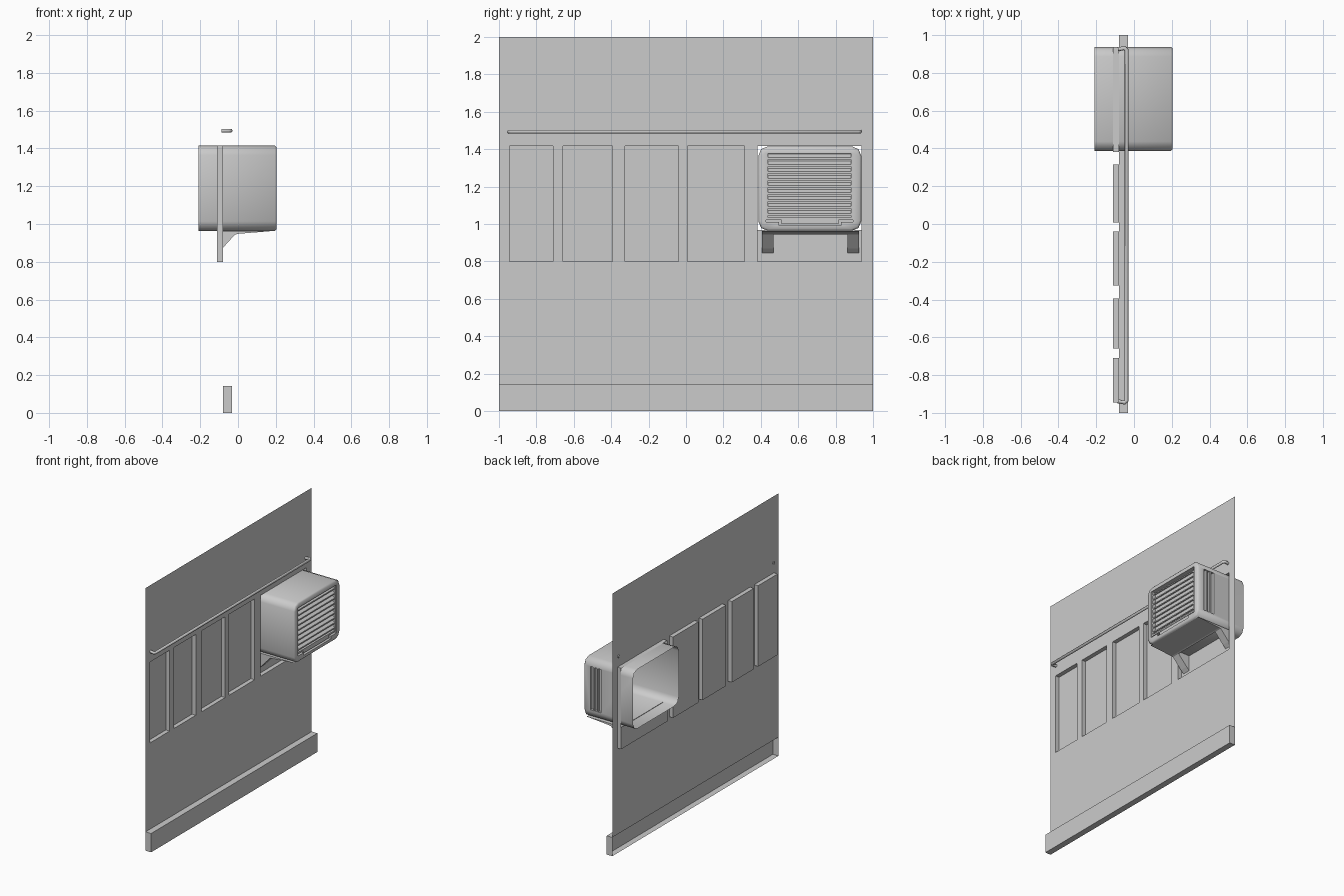
import bpy, bmesh, math
from mathutils import Vector

if "Cube" in bpy.data.objects:
    bpy.data.objects.remove(bpy.data.objects["Cube"])

WALL, RECESS, SKIRT = -0.079, -0.111, -0.032


def finish(name, bm, smooth=None):
    me = bpy.data.meshes.new(name)
    bm.to_mesh(me)
    bm.free()
    ob = bpy.data.objects.new(name, me)
    bpy.context.collection.objects.link(ob)
    if smooth:
        bpy.ops.object.select_all(action='DESELECT')
        ob.select_set(True)
        bpy.context.view_layer.objects.active = ob
        bpy.ops.object.shade_smooth_by_angle(angle=math.radians(smooth))
    return ob


def prism(name, profile, y0, y1):
    """Solid made from an (x, z) profile stretched along y."""
    bm = bmesh.new()
    a = [bm.verts.new((x, y0, z)) for x, z in profile]
    b = [bm.verts.new((x, y1, z)) for x, z in profile]
    bm.faces.new(a)
    bm.faces.new(b[::-1])
    for i in range(len(a)):
        j = (i + 1) % len(a)
        bm.faces.new((a[i], b[i], b[j], a[j]))
    bmesh.ops.recalc_face_normals(bm, faces=bm.faces)
    return finish(name, bm)


def box(name, x0, x1, y0, y1, z0, z1):
    return prism(name, [(x0, z0), (x1, z0), (x1, z1), (x0, z1)], y0, y1)


def recess(bm, face, pts, depth):
    """Cut a pocket outlined by pts into a face."""
    edges, normal = list(face.edges), face.normal.copy()
    a = [bm.verts.new(p) for p in pts]
    b = [bm.verts.new(Vector(p) + Vector(depth)) for p in pts]
    n = len(a)
    edges += [bm.edges.new((a[i], a[(i + 1) % n])) for i in range(n)]
    bmesh.ops.delete(bm, geom=[face], context='FACES_ONLY')
    bmesh.ops.triangle_fill(bm, use_beauty=True, edges=edges, normal=normal)
    for i in range(n):
        j = (i + 1) % n
        bm.faces.new((a[i], a[j], b[j], b[i]))
    bm.faces.new(b)


# Wall sheet: cells at different depths, joined by side walls
windows = [(-0.945, -0.71), (-0.658, -0.394), (-0.325, -0.041),
           (0.007, 0.314), (0.382, 0.938)]
ys = [-1] + [y for w in windows for y in w] + [1]
zs = [0, 0.143, 0.8, 0.967, 1.416, 2]


def level(i, k):
    if not (0 <= i < len(ys) - 1 and 0 <= k < len(zs) - 1):
        return WALL
    if k == 0:
        return SKIRT
    return RECESS if i % 2 and k in (2, 3) else WALL


bm = bmesh.new()


def quad(*pts):
    bm.faces.new([bm.verts.new(p) for p in pts])


for i in range(len(ys)):
    for k in range(len(zs)):
        x = level(i, k)
        ya, za = ys[i], zs[k]
        yb, zb = ys[min(i + 1, len(ys) - 1)], zs[min(k + 1, len(zs) - 1)]
        opening = i == len(ys) - 3 and k == 3      # air conditioner passes here
        opening = i == 9 and k == 3
        if yb > ya and zb > za and not opening:
            quad((x, ya, za), (x, yb, za), (x, yb, zb), (x, ya, zb))
        xl, xd = level(i - 1, k), level(i, k - 1)
        if zb > za and xl != x:
            quad((xl, ya, za), (x, ya, za), (x, ya, zb), (xl, ya, zb))
        if yb > ya and xd != x:
            quad((xd, ya, za), (xd, yb, za), (x, yb, za), (x, ya, za))
bmesh.ops.remove_doubles(bm, verts=bm.verts, dist=1e-4)
bmesh.ops.recalc_face_normals(bm, faces=bm.faces)
top = max(bm.faces, key=lambda f: f.calc_center_median().z)
if top.normal.x < 0:
    bmesh.ops.reverse_faces(bm, faces=bm.faces)
bmesh.ops.dissolve_limit(bm, angle_limit=0.01, verts=bm.verts, edges=bm.edges)
finish("wall_panel", bm)

# Handrail with ends turned into the wall
cu = bpy.data.curves.new("rail_path", 'CURVE')
cu.dimensions = '3D'
cu.bevel_depth, cu.bevel_resolution, cu.use_fill_caps = 0.011, 1, True
path = [(-0.085, -0.938), (-0.05, -0.946), (-0.039, -0.935),
        (-0.039, 0.92), (-0.05, 0.931), (-0.085, 0.925)]
sp = cu.splines.new('POLY')
sp.points.add(len(path) - 1)
for p, (x, y) in zip(sp.points, path):
    p.co = (x, y, 1.494, 1)
rail = bpy.data.objects.new("handrail", cu)
bpy.context.collection.objects.link(rail)
for s in cu.splines:
    s.use_smooth = True

# Air conditioner shell, open at the back
Y0, Y1, Z0, Z1 = 0.387, 0.937, 0.964, 1.415


def ring(bm, x, inset, r=0.05, seg=2):
    y0, y1, z0, z1 = Y0 + inset, Y1 - inset, Z0 + inset, Z1 - inset
    r -= inset * 0.5
    out = []
    corners = [(y1 - r, z1 - r), (y0 + r, z1 - r), (y0 + r, z0 + r), (y1 - r, z0 + r)]
    for q, (cy, cz) in enumerate(corners):
        for s in range(seg + 1):
            t = math.pi / 2 * (q + s / seg)
            out.append(bm.verts.new((x, cy + r * math.cos(t), cz + r * math.sin(t))))
    return out


bm = bmesh.new()
rings = [ring(bm, -0.21, 0), ring(bm, 0.196, 0), ring(bm, 0.205, 0.009)]
for a, b in zip(rings, rings[1:]):
    for i in range(len(a)):
        j = (i + 1) % len(a)
        bm.faces.new((a[i], b[i], b[j], a[j]))
front = bm.faces.new(rings[-1])
bm.normal_update()
side = max(bm.faces, key=lambda f: f.calc_center_median().y)
XF = 0.205
# Grille opening with a lower notch
grille = [(0.428, 1.378), (0.893, 1.378), (0.893, 1.012), (0.829, 1.012),
          (0.829, 0.993), (0.497, 0.993), (0.497, 1.012), (0.428, 1.012)]
recess(bm, front, [(XF, y, z) for y, z in grille], (-0.035, 0, 0))
# Side vent pocket
vent = [(0.06, 1.03), (0.15, 1.03), (0.15, 1.36), (0.06, 1.36)]
recess(bm, side, [(x, Y1, z) for x, z in vent], (0, -0.02, 0))
bmesh.ops.recalc_face_normals(bm, faces=bm.faces)
outer = max(bm.faces, key=lambda f: f.calc_center_median().z)
if outer.normal.z < 0:
    bmesh.ops.reverse_faces(bm, faces=bm.faces)
finish("air_conditioner_shell", bm, 50)

# Tilted grille slats
for n in range(9):
    z = 1.352 - n * 0.0375
    prism("grille_slat", [(0.17, z + 0.012), (0.197, z - 0.006),
                          (0.197, z + 0.003), (0.17, z + 0.021)], 0.438, 0.883)
# Grille side posts and lower lip
for y in (0.428, 0.883):
    box("grille_post", 0.17, 0.198, y, y + 0.01, 1.03, 1.378)
box("grille_sill", 0.17, 0.198, 0.428, 0.893, 1.022, 1.034)
box("grille_lip", 0.17, 0.195, 0.51, 0.816, 1.0, 1.022)

# Side vent bars
for x in (0.085, 0.115):
    box("vent_bar", x, x + 0.01, Y1 - 0.02, Y1 - 0.002, 1.03, 1.36)

# Support tray and wedge brackets under the unit
prism("support_tray", [(-0.012, 0.944), (0.0, 0.948), (0.19, 0.9635), (-0.012, 0.9635)],
      0.406, 0.925)
for y in (0.406, 0.863):
    prism("support_bracket", [(-0.11, 0.845), (-0.085, 0.868), (-0.015, 0.945),
                              (0.0, 0.9635), (-0.11, 0.9635)], y, y + 0.062)
